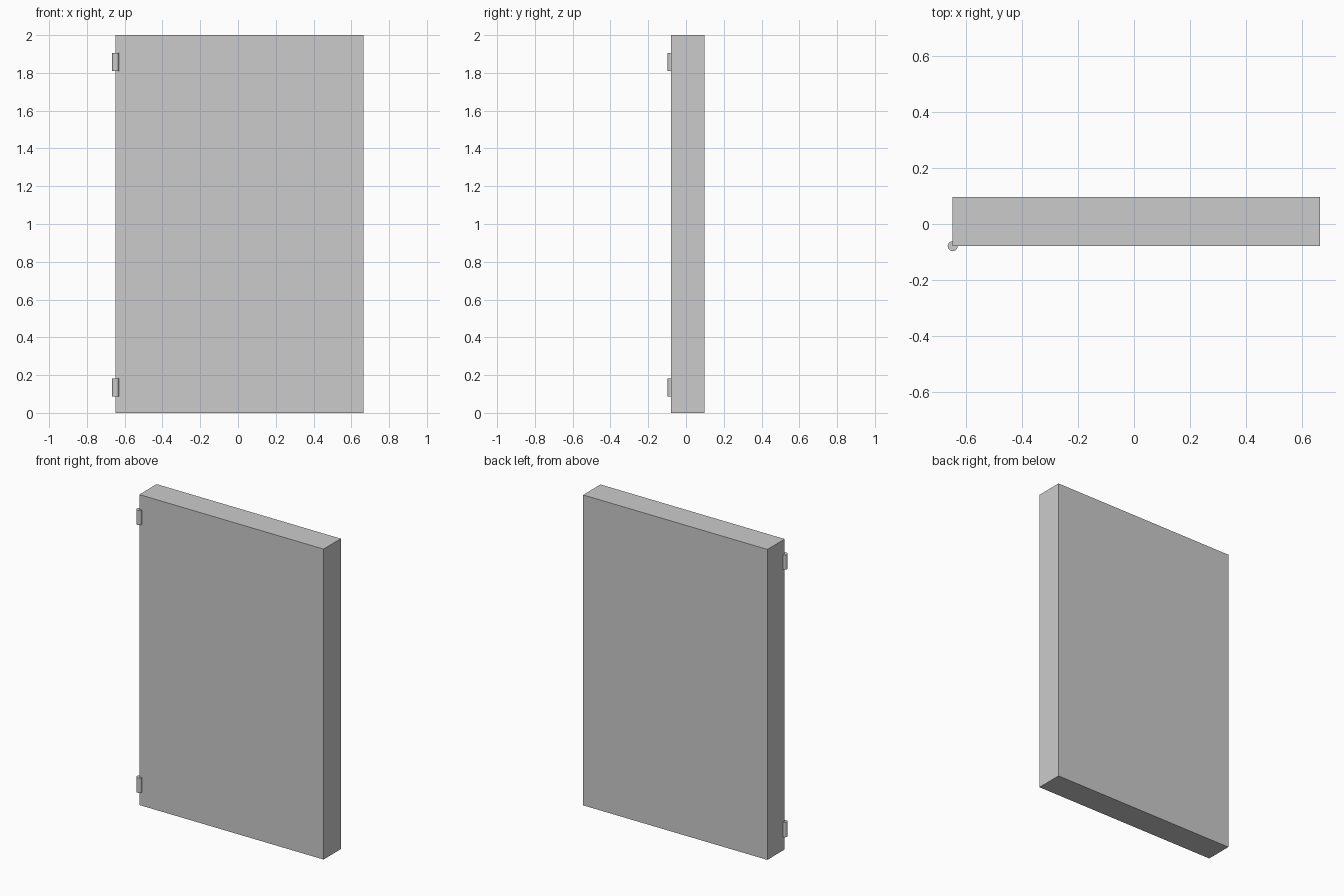
import bpy

if "Cube" in bpy.data.objects:
    bpy.data.objects.remove(bpy.data.objects["Cube"])

HINGE_X, FRONT_Y, HINGE_R = -0.648, -0.079, 0.018
RIGHT_X, BACK_Y, HEIGHT = 0.665, 0.097, 2.0

# Door slab
bpy.ops.mesh.primitive_cube_add(
    size=1, location=((HINGE_X + RIGHT_X) / 2, (FRONT_Y + BACK_Y) / 2, HEIGHT / 2))
door = bpy.context.object
door.name = "door_panel"
door.scale = (RIGHT_X - HINGE_X, BACK_Y - FRONT_Y, HEIGHT)
bpy.ops.object.transform_apply(location=False, rotation=False, scale=True)


# Hinge barrels centred on the front left edge
def hinge(name, z):
    bpy.ops.mesh.primitive_cylinder_add(
        vertices=16, radius=HINGE_R, depth=0.095, location=(HINGE_X, FRONT_Y, z))
    bpy.context.object.name = name


for name, z in (("lower_hinge", 0.134), ("upper_hinge", 1.858)):
    hinge(name, z)
